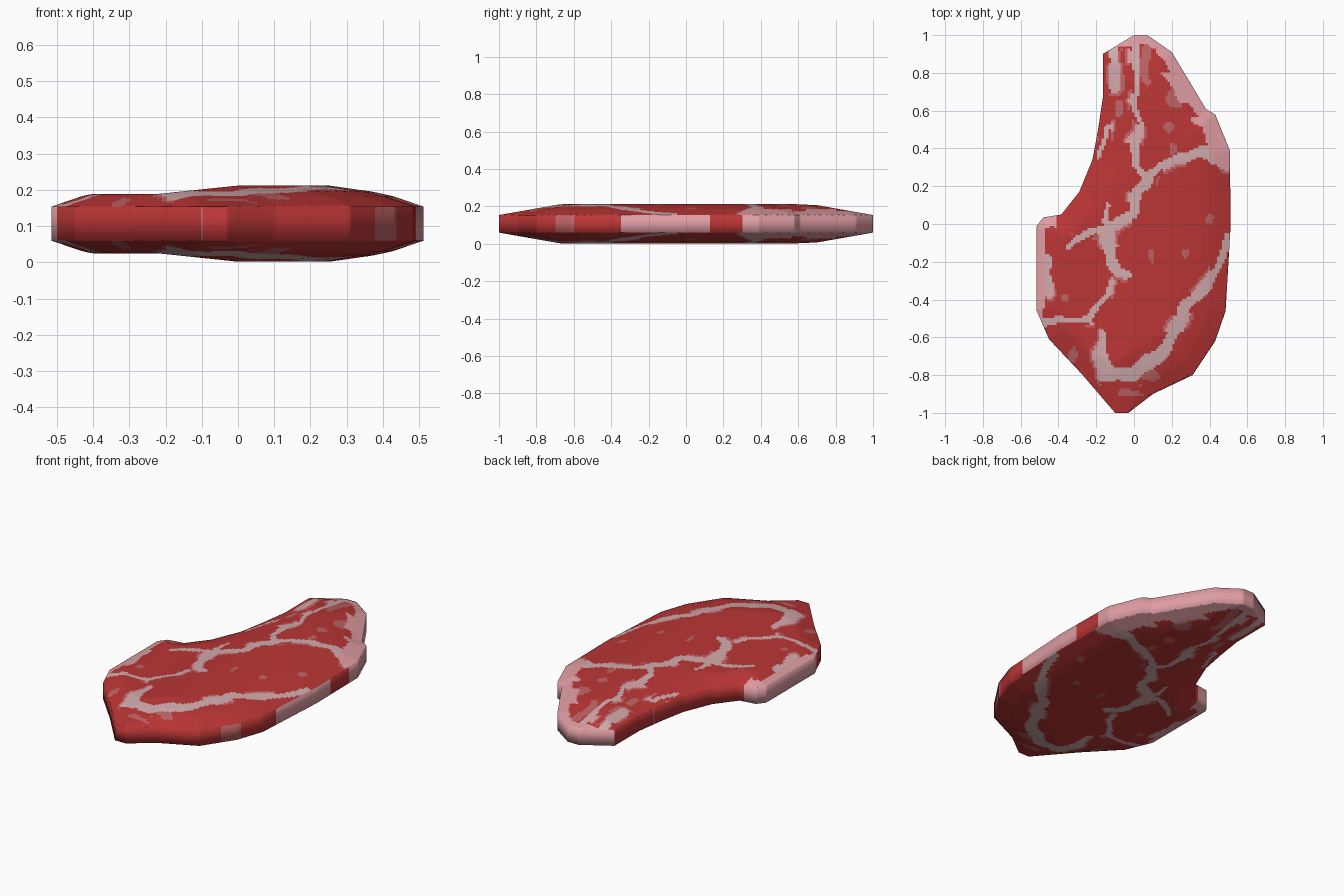
import bpy, bmesh
from mathutils import Vector, noise

if "Cube" in bpy.data.objects:
    bpy.data.objects.remove(bpy.data.objects["Cube"])

MID = 0.107          # height of the slab's middle plane
CELL = 0.0125        # size of the cells that carry the marbling

# outline of the cut, seen from above
OUTLINE = [Vector(p) for p in [
    (0.0, 1.0), (0.07, 1.0), (0.20, 0.91), (0.38, 0.61), (0.43, 0.58), (0.507, 0.39),
    (0.512, 0.0), (0.485, -0.46), (0.43, -0.62), (0.31, -0.80), (0.10, -0.90),
    (-0.03, -1.0), (-0.10, -1.0), (-0.28, -0.79), (-0.45, -0.61), (-0.515, -0.46),
    (-0.515, -0.01), (-0.48, 0.035), (-0.385, 0.05), (-0.29, 0.17), (-0.22, 0.34),
    (-0.19, 0.50), (-0.165, 0.67), (-0.165, 0.90)]]

# fat veins: points as (x, y, half width)
VEINS = [
    [(0.50, 0.34, .055), (0.36, 0.38, .03), (0.22, 0.35, .018), (0.12, 0.29, .02),
     (0.03, 0.18, .03), (0.0, 0.07, .03), (-0.10, 0.0, .025), (-0.24, -0.05, .018), (-0.35, -0.12, .012)],
    [(0.07, 0.24, .02), (0.01, 0.31, .015), (0.0, 0.43, .025), (0.04, 0.54, .015),
     (0.0, 0.66, .012), (0.02, 0.80, .014), (0.0, 0.97, .02)],
    [(-0.10, 0.72, .02), (-0.11, 0.95, .025)],
    [(-0.18, 0.36, .012), (-0.14, 0.52, .015)],
    [(-0.14, 0.10, .01), (-0.14, -0.08, .028), (-0.11, -0.22, .035), (-0.02, -0.28, .02)],
    [(0.49, -0.05, .015), (0.46, -0.20, .02), (0.38, -0.34, .025), (0.27, -0.44, .03),
     (0.20, -0.60, .03), (0.12, -0.71, .035), (0.0, -0.79, .045), (-0.13, -0.80, .04),
     (-0.18, -0.68, .025), (-0.16, -0.59, .015)],
    [(-0.49, -0.52, .025), (-0.34, -0.50, .012), (-0.23, -0.50, .022),
     (-0.18, -0.40, .015), (-0.12, -0.31, .012)],
    [(-0.46, -0.17, .018), (-0.45, -0.37, .015)]]

# faint spots: (x, y, radius x, radius y)
SPOTS = [(0.10, -0.17, .015, .04), (0.27, -0.16, .025, .03), (0.18, 0.52, .03, .03),
         (-0.32, -0.70, .02, .05), (0.20, 0.40, .02, .04), (-0.02, -0.90, .06, .02),
         (0.22, 0.66, .05, .05), (0.06, 0.85, .03, .12), (-0.08, 0.61, .025, .05),
         (0.40, 0.03, .02, .02), (-0.36, -0.40, .02, .025), (0.08, -0.80, .06, .03)]


def seg(p, a, b):
    """Distance from p to segment ab, and the position along it."""
    d = b - a
    t = max(0, min(1, (p - a).dot(d) / d.length_squared))
    return (p - a - d * t).length, t


def edge_distance(p):
    return min(seg(p, OUTLINE[i - 1], OUTLINE[i])[0] for i in range(len(OUTLINE)))


def ramp(v, pts):
    for (a, fa), (b, fb) in zip(pts, pts[1:]):
        if v <= b:
            return fa + (fb - fa) * max(0, v - a) / (b - a)
    return pts[-1][1]


def half_thickness(p):
    rim = ramp(edge_distance(p), [(0, .047), (.085, .076), (.14, .088), (.26, .105)])
    left = ramp(p.x, [(-.22, .082), (0, .105)])
    ends = .047 + .058 * max(0, 1 - abs(p.y)) / .33
    return min(rim, left, ends)


RED, LIGHT_RED, PINK, PALE = range(4)


def tone(p, wall):
    n = Vector((p.x, p.y, 0))
    q = p + Vector((noise.noise(n * 9), noise.noise(n * 9 + Vector((7, 3, 1))))) * 0.022
    # outer fat on the left knob and the upper right rim
    if q.x < -0.47 and q.y > -0.49 or (q.x < -0.41 and q.y > -0.02):
        return PINK
    if wall:
        if p.x > 0 and (p.y > 0.3 or (p.x > 0.4 and -0.35 < p.y < 0.13)) or p.y > 0.9:
            return PINK
        return LIGHT_RED if noise.noise(n * 6) > 0.35 else RED
    rim = min(seg(q, OUTLINE[i], OUTLINE[i + 1])[0] for i in range(1, 5))
    if rim < (0.10 if p.y < 0.57 or 0.64 < p.y < 0.8 else 0.055) or q.y > 0.95:
        return PINK
    # marbling veins with a softer fringe
    gap = 1
    for v in VEINS:
        for a, b in zip(v, v[1:]):
            d, t = seg(q, Vector(a[:2]), Vector(b[:2]))
            gap = min(gap, d - a[2] - (b[2] - a[2]) * t)
    if gap < 0:
        return PALE
    if gap < 0.028 and noise.noise(n * 7 + Vector((2, 9, 4))) > 0.12:
        return PINK if gap < 0.013 else LIGHT_RED
    for x, y, rx, ry in SPOTS:
        if ((q.x - x) / rx) ** 2 + ((q.y - y) / ry) ** 2 < 1:
            return LIGHT_RED
    return RED


# flat outline, sliced into a fine grid
bm = bmesh.new()
bm.faces.new([bm.verts.new((p.x, p.y, 0)) for p in OUTLINE])
for axis, half in ((0, 0.515), (1, 1.0)):
    normal = Vector((axis == 0, axis == 1, 0))
    for i in range(-int(half / CELL), int(half / CELL) + 1):
        bmesh.ops.bisect_plane(bm, geom=bm.verts[:] + bm.edges[:] + bm.faces[:], dist=1e-5,
                               plane_co=normal * (i * CELL + 0.003), plane_no=normal)

# thicken into a slab with tapering top and bottom
ext = bmesh.ops.extrude_face_region(bm, geom=bm.faces[:], use_keep_orig=True)
upper = {g for g in ext["geom"] if isinstance(g, bmesh.types.BMVert)}
for v in bm.verts:
    h = half_thickness(v.co.xy)
    v.co.z = MID + (h if v in upper else -h)
bmesh.ops.recalc_face_normals(bm, faces=bm.faces[:])

# colour the faces by the marbling rule
for f in bm.faces:
    c = f.calc_center_median()
    f.material_index = tone(c.xy, abs(f.normal.z) < 0.2)
    f.smooth = True

mesh = bpy.data.meshes.new("steak")
bm.to_mesh(mesh)
bm.free()
for name, col in (("meat red", (0.50, 0.036, 0.036)), ("light red", (0.52, 0.125, 0.13)),
                  ("fat pink", (0.74, 0.34, 0.37)), ("pale fat", (0.64, 0.41, 0.42))):
    m = bpy.data.materials.new(name)
    m.diffuse_color = (*col, 1)
    m.use_nodes = True
    m.node_tree.nodes["Principled BSDF"].inputs["Base Color"].default_value = m.diffuse_color
    mesh.materials.append(m)
steak = bpy.data.objects.new("steak", mesh)
bpy.context.collection.objects.link(steak)
